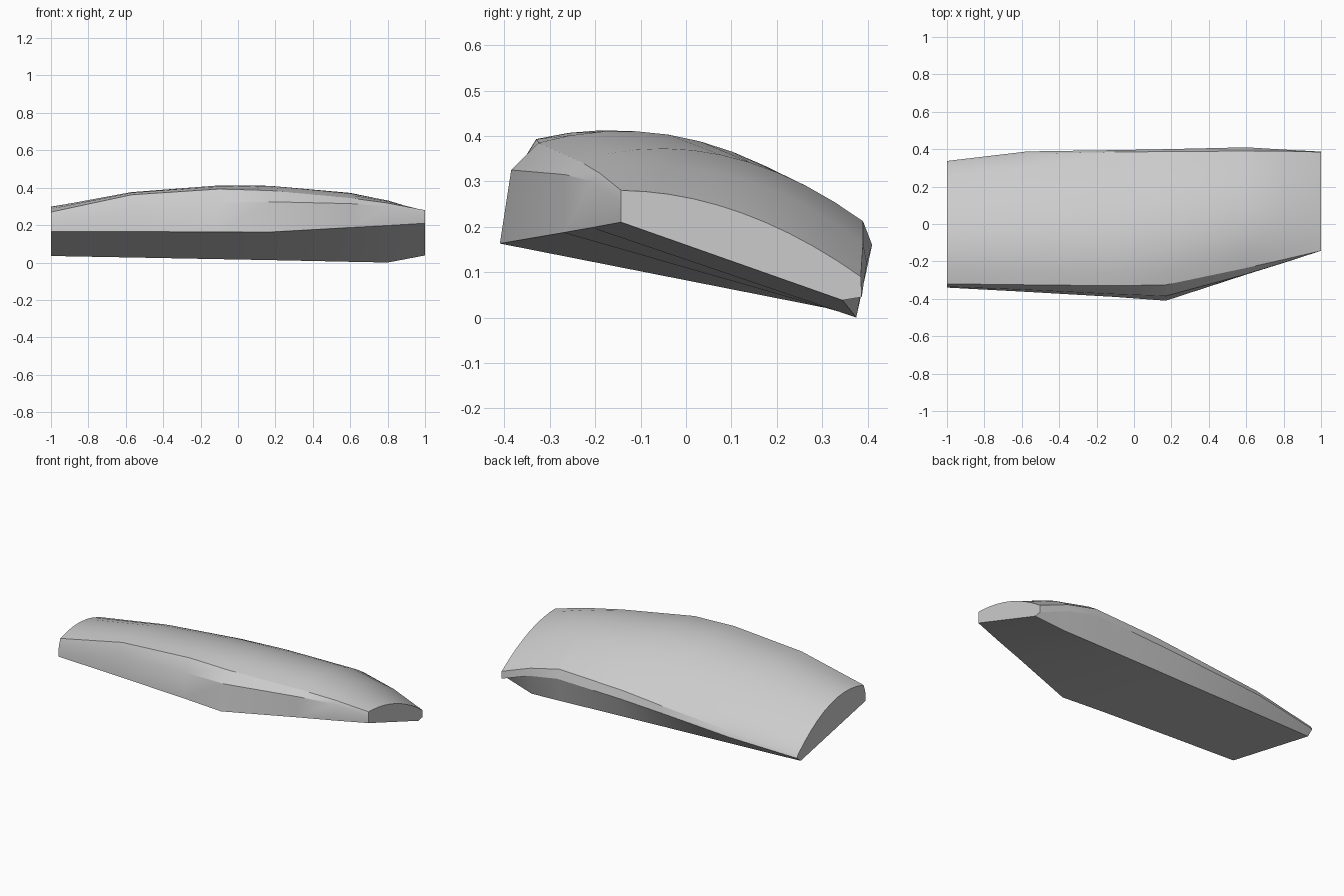
import bpy, bmesh

if "Cube" in bpy.data.objects:
    bpy.data.objects.remove(bpy.data.objects["Cube"])

# Stations along x: front bottom, front middle, front shoulder,
# back shoulder, back widest, back bottom (y, z each), crown bulge
STATIONS = [
    (-1.0, (-.34, .165, -.335, .225, -.32, .27, .325, .085, .337, .065, .30, .035), .10),
    (-.57, (-.363, .165, -.352, .29, -.325, .362, .375, .13, .388, .10, .32, .027), .095),
    (-.10, (-.39, .164, -.375, .32, -.33, .393, .385, .17, .395, .13, .338, .018), .10),
    (.17, (-.41, .163, -.385, .325, -.325, .385, .387, .195, .40, .145, .35, .013), .098),
    (.60, (-.27, .187, -.268, .315, -.235, .345, .39, .212, .41, .16, .368, .004), .08),
    (.80, (-.208, .198, -.207, .30, -.19, .318, .39, .165, .398, .12, .375, 0), .07),
    (1.0, (-.143, .21, -.143, .25, -.143, .28, .385, .09, .387, .045, .345, .038), .046),
]
CROWN_STEPS = 10


def section(values, bulge):
    """Closed outline with a crowned top between the two shoulders."""
    pts = list(zip(values[0::2], values[1::2]))
    (y0, z0), (y1, z1) = pts[2], pts[3]
    crown = []
    for i in range(1, CROWN_STEPS):
        t = i / CROWN_STEPS
        crown.append((y0 + (y1 - y0) * t,
                      z0 + (z1 - z0) * t + 4 * bulge * t * (1 - t)))
    return pts[:3] + crown + pts[3:]


# Loft the slab through the sections and cap both ends
bm = bmesh.new()
rings = [[bm.verts.new((x, y, z)) for y, z in section(v, b)] for x, v, b in STATIONS]
for a, b in zip(rings, rings[1:]):
    for i in range(len(a)):
        j = (i + 1) % len(a)
        bm.faces.new((a[i], a[j], b[j], b[i]))
bm.faces.new(rings[0])
bm.faces.new(rings[-1])
bmesh.ops.recalc_face_normals(bm, faces=bm.faces)
mesh = bpy.data.meshes.new("crowned_slab")
bm.to_mesh(mesh)
bm.free()

slab = bpy.data.objects.new("crowned_slab", mesh)
bpy.context.collection.objects.link(slab)
grey = bpy.data.materials.new("light grey")
grey.diffuse_color = (.6, .6, .6, 1)
grey.use_nodes = True
grey.node_tree.nodes["Principled BSDF"].inputs["Base Color"].default_value = grey.diffuse_color
mesh.materials.append(grey)

# Smooth crown with crisp rims
bpy.context.view_layer.objects.active = slab
slab.select_set(True)
bpy.ops.object.shade_smooth_by_angle(angle=0.52)
